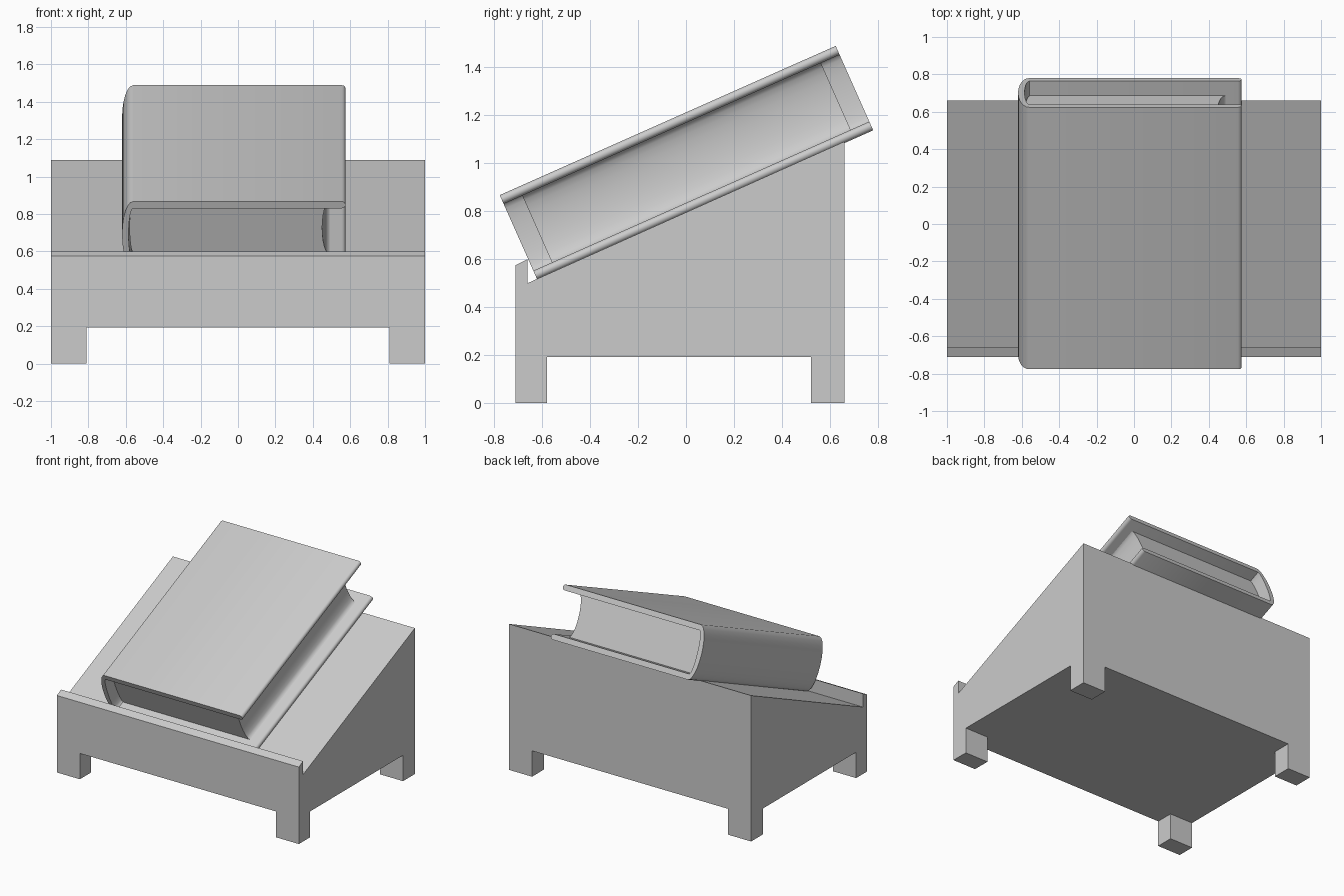
import bpy, bmesh, math

cube = bpy.data.objects.get("Cube")
if cube:
    bpy.data.objects.remove(cube, do_unlink=True)

grey = bpy.data.materials.new("plain_grey")
grey.use_nodes = True
colour = (0.6, 0.6, 0.6, 1)
grey.diffuse_color = colour
grey.node_tree.nodes["Principled BSDF"].inputs["Base Color"].default_value = colour


def loft(profile, stations, place):
    """Sweep a closed 2D profile through the stations and cap both ends."""
    bm = bmesh.new()
    rings = [[bm.verts.new(place(a, b, s)) for a, b in profile] for s in stations]
    n = len(profile)
    for r0, r1 in zip(rings, rings[1:]):
        for i in range(n):
            j = (i + 1) % n
            bm.faces.new((r0[i], r0[j], r1[j], r1[i]))
    bm.faces.new(rings[0])
    bm.faces.new(rings[-1])
    bmesh.ops.recalc_face_normals(bm, faces=bm.faces)
    return bm


def finish(name, bm):
    bmesh.ops.recalc_face_normals(bm, faces=bm.faces)
    mesh = bpy.data.meshes.new(name)
    bm.to_mesh(mesh)
    bm.free()
    mesh.materials.append(grey)
    ob = bpy.data.objects.new(name, mesh)
    bpy.context.collection.objects.link(ob)
    bpy.ops.object.select_all(action='DESELECT')
    ob.select_set(True)
    bpy.context.view_layer.objects.active = ob
    bpy.ops.object.shade_smooth_by_angle(angle=math.radians(35))
    return ob


def bow(x_end, x_mid, w0, w1, steps=12):
    """Half ellipse of points from height w0 to w1, bowing from x_end to x_mid."""
    angles = [math.pi * k / steps for k in range(steps + 1)]
    return [(x_end + (x_mid - x_end) * math.sin(a),
             (w0 + w1) / 2 + (w0 - w1) / 2 * math.cos(a)) for a in angles]


# Sloped stand with a front lip and a flat underside
FRONT, BACK, LEG_F, LEG_B, LEG_X, BASE = -0.71, 0.66, -0.58, 0.52, 0.81, 0.193
side = [(FRONT, BASE), (LEG_F, BASE), (LEG_B, BASE), (BACK, BASE),
        (BACK, 1.09), (-0.66, 0.5), (-0.66, 0.6), (FRONT, 0.575)]
bm = loft(side, (-1, -LEG_X, LEG_X, 1), lambda y, z, x: (x, y, z))

# Corner legs drawn down from the underside
corners = []
for f in bm.faces:
    c = f.calc_center_median()
    on_base = all(abs(v.co.z - BASE) < 1e-4 for v in f.verts)
    if on_base and abs(c.x) > LEG_X and not LEG_F < c.y < LEG_B:
        corners.append(f)
feet = bmesh.ops.extrude_discrete_faces(bm, faces=corners)["faces"]
for f in feet:
    for v in f.verts:
        v.co.z = 0
finish("stand", bm)

# Closed book resting on the slope
LENGTH, THICK, BOARD, HINGE, EDGE = 1.532, 0.385, 0.04, -0.56, 0.575
TILT = math.radians(23.95)


def book_part(name, profile, start, end):
    ob = finish(name, loft(profile, (start, end), lambda x, w, u: (x, u, w)))
    ob.rotation_euler.x = TILT
    ob.location = (0, -0.62, 0.515)


def board_tip(w):
    """Rounded fore edge of a cover board, from its lower to its upper side."""
    r = BOARD / 2
    return [(EDGE - r + r * math.cos(a), w + r + r * math.sin(a))
            for a in (math.pi * (k / 6 - 0.5) for k in range(7))]


# Cover: two boards joined by a rounded spine
cover = (board_tip(0)
         + bow(HINGE, -0.585, BOARD, THICK - BOARD)
         + board_tip(THICK - BOARD)
         + bow(HINGE, -0.62, THICK, 0))
book_part("book_cover", cover, 0, LENGTH)

# Page block with a hollowed fore edge
pages = (bow(0.49, 0.45, BOARD, THICK - BOARD)
         + bow(HINGE + 0.005, -0.58, THICK - BOARD, BOARD))
book_part("book_pages", pages, 0.085, LENGTH - 0.085)
